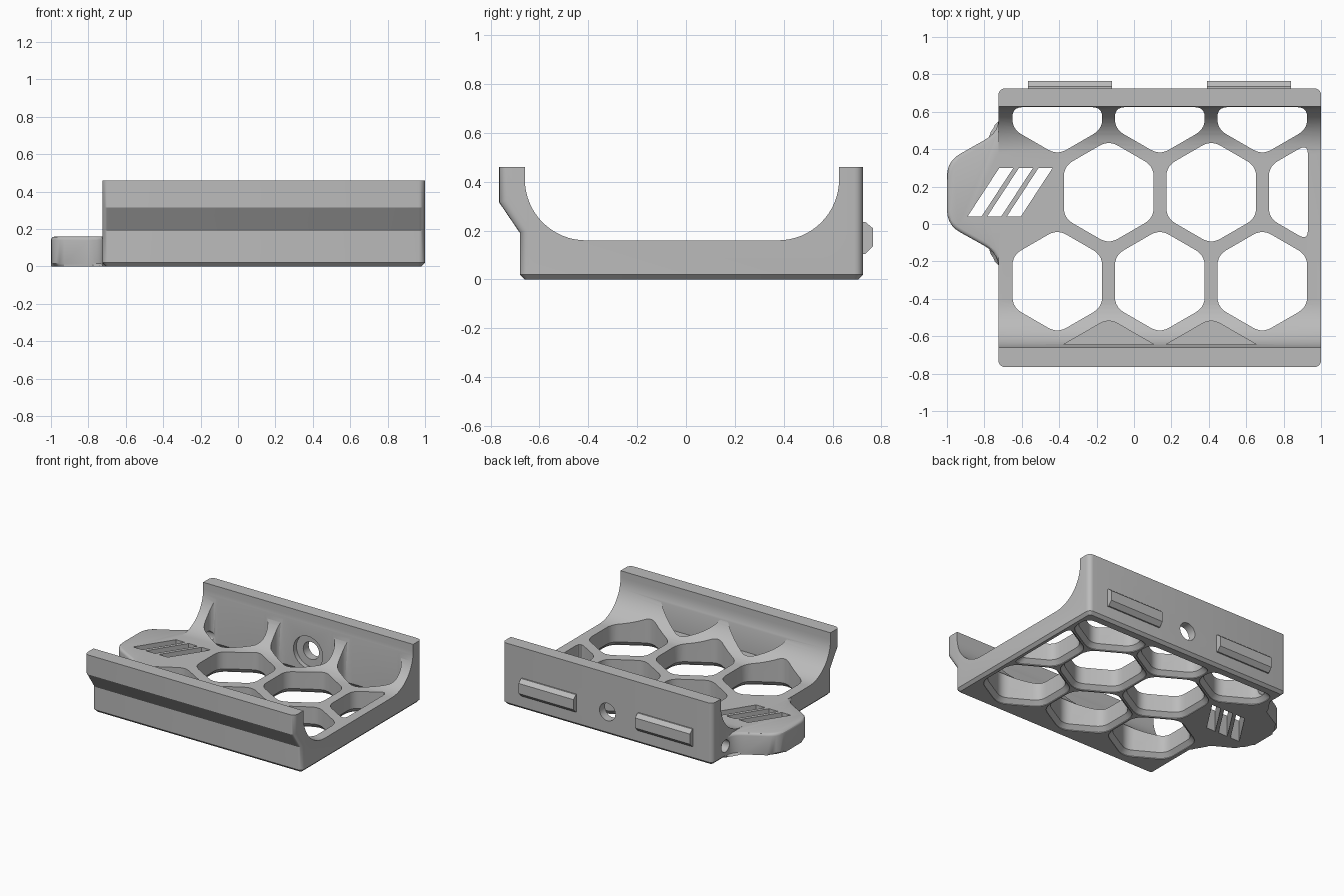
import bpy, bmesh, math
from mathutils import Vector

cube = bpy.data.objects.get("Cube")
if cube:
    bpy.data.objects.remove(cube, do_unlink=True)

grey = bpy.data.materials.new("plain grey")
grey.use_nodes = True
grey.diffuse_color = (0.5, 0.5, 0.5, 1)
grey.node_tree.nodes["Principled BSDF"].inputs["Base Color"].default_value = (0.5, 0.5, 0.5, 1)

LEFT, RIGHT = -0.725, 1.0
FLOOR, TOP = 0.16, 0.46
FRONT_IN, BACK_IN, BACK = -0.66, 0.627, 0.725
FILLET = 0.25


def add_loft(bm, rings):
    """Skin a stack of equal-length rings and cap both ends."""
    loops = [[bm.verts.new(p) for p in ring] for ring in rings]
    n = len(loops[0])
    for a, b in zip(loops, loops[1:]):
        for i in range(n):
            j = (i + 1) % n
            bm.faces.new((a[i], a[j], b[j], b[i]))
    bm.faces.new(loops[0][::-1])
    bm.faces.new(loops[-1])


def finish(name, bm):
    bmesh.ops.recalc_face_normals(bm, faces=bm.faces)
    mesh = bpy.data.meshes.new(name)
    bm.to_mesh(mesh)
    bm.free()
    mesh.materials.append(grey)
    obj = bpy.data.objects.new(name, mesh)
    bpy.context.collection.objects.link(obj)
    return obj


def flat(points, z):
    return [(x, y, z) for x, y in points]


def combine(target, other, operation):
    """Apply a boolean and discard the helper."""
    mod = target.modifiers.new(operation, "BOOLEAN")
    mod.object, mod.operation, mod.solver = other, operation, "EXACT"
    bpy.context.view_layer.objects.active = target
    bpy.ops.object.modifier_apply(modifier=mod.name)
    bpy.data.objects.remove(other, do_unlink=True)


def chamfer_bottom(bm, size):
    edges = [e for e in bm.edges if all(abs(v.co.z) < 1e-5 for v in e.verts)]
    bmesh.ops.bevel(bm, geom=edges, offset=size, segments=1, affect="EDGES", clamp_overlap=False)


def rounded(points, d, steps=5):
    """Round each polygon corner, starting at distance d from it."""
    out = []
    pts = [Vector(p) for p in points]
    for i, p in enumerate(pts):
        a, b = pts[i - 1] - p, pts[(i + 1) % len(pts)] - p
        s = p + a.normalized() * min(d, a.length * 0.45)
        e = p + b.normalized() * min(d, b.length * 0.45)
        for k in range(steps + 1):
            t = k / steps
            out.append(s * (1 - t) ** 2 + p * 2 * t * (1 - t) + e * t * t)
    return out


def clip(points, axis, limit, sign):
    """Keep the polygon part where sign * coordinate <= sign * limit."""
    out = []
    for i, p in enumerate(points):
        q = points[(i + 1) % len(points)]
        dp, dq = sign * (p[axis] - limit), sign * (q[axis] - limit)
        if dp <= 0:
            out.append(p)
        if dp * dq < 0:
            out.append(p.lerp(q, dp / (dp - dq)))
    return out


def hexagon(cx, cy, grow=0.0):
    r = (0.24 + grow) / math.cos(math.pi / 6)
    pts = [Vector((cx + r * math.sin(k * math.pi / 3), cy + r * math.cos(k * math.pi / 3)))
           for k in range(6)]
    pts = clip(pts, 0, 0.93 + grow, 1)
    pts = clip(pts, 1, BACK_IN - 0.002 + grow, 1)
    pts = clip(pts, 1, -0.645 - grow, -1)
    return rounded(pts, 0.056 + grow / 2)


def cylinder(name, start, direction, radii_at):
    """Stepped round cutter: (distance, radius) pairs along an axis."""
    bm = bmesh.new()
    d = Vector(direction)
    u, w = d.orthogonal().normalized(), d.cross(d.orthogonal().normalized())
    angles = [2 * math.pi * k / 32 for k in range(32)]
    add_loft(bm, [[Vector(start) + d * s + (u * math.cos(a) + w * math.sin(a)) * r for a in angles]
                  for s, r in radii_at])
    return finish(name, bm)


# Cradle cross-section: floor, two filleted walls, slanted front overhang
profile = [(BACK, 0), (BACK, TOP), (BACK_IN, TOP)]
for k in range(17):
    a = math.pi / 2 * k / 16
    profile.append((BACK_IN - FILLET + FILLET * math.cos(a), FLOOR + FILLET * (1 - math.sin(a))))
for k in range(17):
    a = math.pi / 2 * k / 16
    profile.append((FRONT_IN + FILLET - FILLET * math.sin(a), FLOOR + FILLET * (1 - math.cos(a))))
profile += [(FRONT_IN, TOP), (-0.765, TOP), (-0.765, 0.315), (-0.68, 0.19), (-0.68, 0)]

bm = bmesh.new()
add_loft(bm, [[(x, y, z) for y, z in profile] for x in (LEFT, RIGHT)])
bmesh.ops.recalc_face_normals(bm, faces=bm.faces)
bm.normal_update()


def outer_end_edge(edge):
    ends = [f for f in edge.link_faces if abs(f.normal.x) > 0.9]
    sides = [f for f in edge.link_faces if abs(f.normal.x) < 0.1]
    if not ends or not sides:
        return False
    f = sides[0]
    y = f.calc_center_median().y
    return (f.normal.y < -0.3 and y < -0.665) or (f.normal.y > 0.3 and y > 0.7)


bmesh.ops.bevel(bm, geom=[e for e in bm.edges if outer_end_edge(e)], offset=0.035,
                segments=5, profile=0.5, affect="EDGES", clamp_overlap=False)
chamfer_bottom(bm, 0.02)
cradle = finish("cradle", bm)

# Side tab
tab_outline = rounded([(-0.6, 0.62), (-0.72, 0.62), (-0.73, 0.488), (-1.0, 0.335),
                       (-1.0, -0.005), (-0.73, -0.155), (-0.72, -0.3), (-0.6, -0.3)], 0.08)
bm = bmesh.new()
add_loft(bm, [flat(tab_outline, 0), flat(tab_outline, FLOOR)])
chamfer_bottom(bm, 0.015)
rim = [e for e in bm.edges if all(v.co.z > FLOOR - 1e-5 for v in e.verts)]
bmesh.ops.bevel(bm, geom=rim, offset=0.02, segments=3, profile=0.5, affect="EDGES",
                clamp_overlap=False)
combine(cradle, finish("side_tab", bm), "UNION")

# Honeycomb openings with flared undersides, and shallow front pockets
PITCH, ROW = 0.548, 0.476
bm = bmesh.new()
for row, first, count in ((1, -0.41, 3), (0, -0.135, 3), (-1, -0.41, 3), (-2, -0.135, 2)):
    for k in range(count):
        cx, cy = first + k * PITCH, 0.17 + row * ROW
        hole = hexagon(cx, cy)
        if row == -2:
            add_loft(bm, [flat(hole, 0.14), flat(hole, 0.7)])
        else:
            flare = hexagon(cx, cy, 0.028)
            add_loft(bm, [flat(flare, -0.05), flat(flare, 0.005), flat(hole, 0.035), flat(hole, 0.7)])

# Even row of slanted slots in the tab
for x in (-0.89, -0.785, -0.68):
    slot = [(x, 0.04), (x + 0.075, 0.04), (x + 0.245, 0.3), (x + 0.17, 0.3)]
    add_loft(bm, [flat(slot, -0.05), flat(slot, 0.3)])
combine(cradle, finish("opening_cutter", bm), "DIFFERENCE")

# Screw hole with inner counterbore, and side hole
combine(cradle, cylinder("screw_cutter", (0.138, 0.56, 0.17), (0, 1, 0),
                         ((0, 0.12), (0.1, 0.12), (0.101, 0.065), (0.3, 0.065))), "DIFFERENCE")
combine(cradle, cylinder("side_cutter", (-0.85, 0.575, 0.09), (1, 0, 0),
                         ((0, 0.045), (0.27, 0.045))), "DIFFERENCE")

# Locating lugs on the back wall
lug_profile = [(0.715, 0.105), (0.735, 0.105), (0.765, 0.135), (0.765, 0.21),
               (0.735, 0.235), (0.715, 0.235)]
lugs = []
for name, x0, x1 in (("right_lug", -0.567, -0.117), ("left_lug", 0.39, 0.84)):
    bm = bmesh.new()
    add_loft(bm, [[(x, y, z) for y, z in lug_profile] for x in (x0, x1)])
    lugs.append(finish(name, bm))

# Smooth curved surfaces, keep crisp edges
bpy.ops.object.select_all(action="DESELECT")
for obj in [cradle] + lugs:
    obj.select_set(True)
bpy.context.view_layer.objects.active = cradle
bpy.ops.object.shade_smooth_by_angle(angle=math.radians(30))
